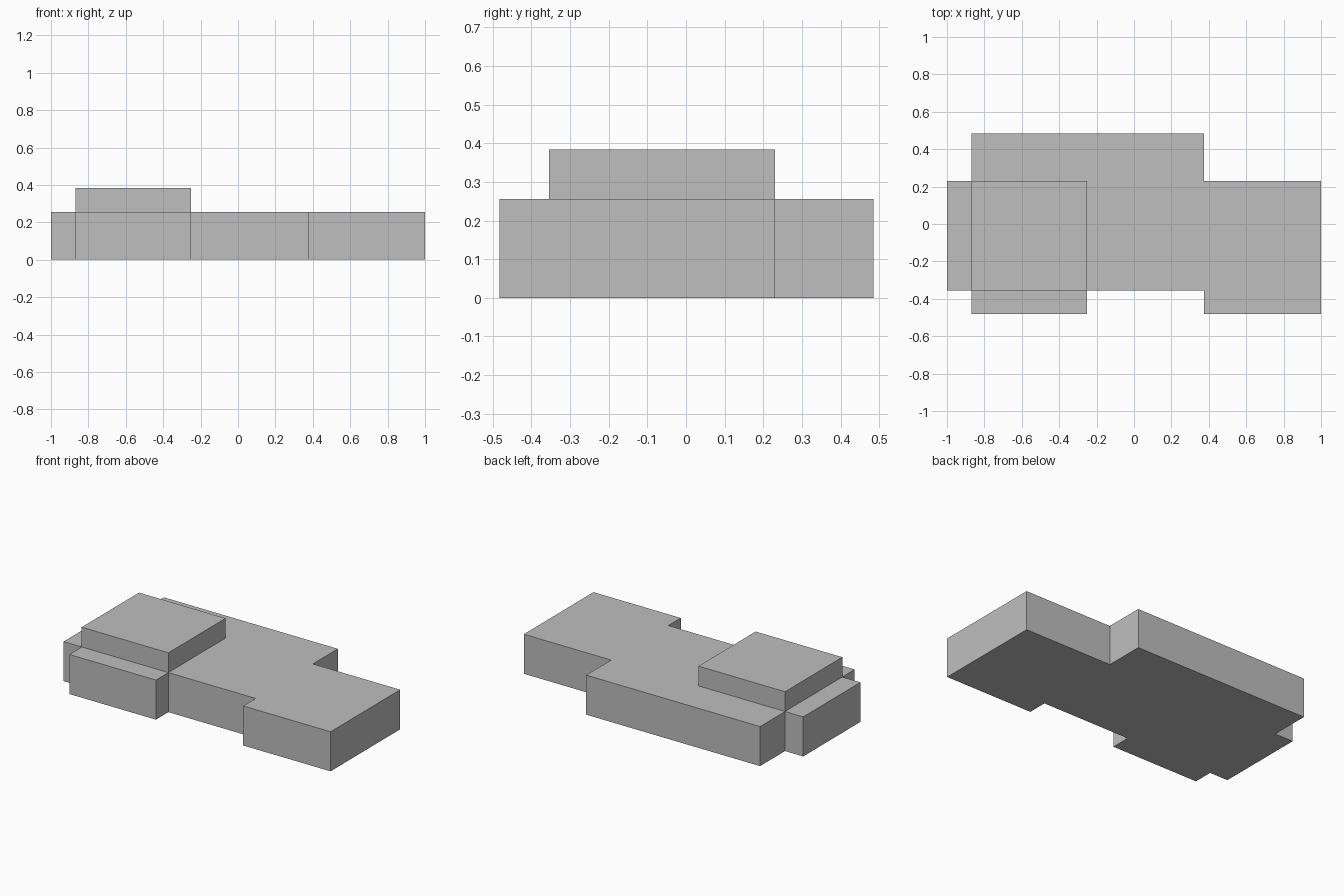
import bpy
import bmesh

cube = bpy.data.objects.get("Cube")
if cube:
    bpy.data.objects.remove(cube, do_unlink=True)

# Single plain grey
grey = bpy.data.materials.new("plain grey")
grey.use_nodes = True
colour = (0.52, 0.52, 0.52, 1)
grey.diffuse_color = colour
grey.node_tree.nodes["Principled BSDF"].inputs["Base Color"].default_value = colour


def extrude_outline(name, outline, bottom, top):
    """Extrude a counter-clockwise plan outline into a closed flat-faced block."""
    bm = bmesh.new()
    floor = bm.faces.new([bm.verts.new((x, y, bottom)) for x, y in outline])
    floor.normal_update()
    result = bmesh.ops.extrude_face_region(bm, geom=[floor], use_keep_orig=True)
    for v in result["geom"]:
        if isinstance(v, bmesh.types.BMVert):
            v.co.z = top
    bmesh.ops.recalc_face_normals(bm, faces=bm.faces)
    mesh = bpy.data.meshes.new(name)
    bm.to_mesh(mesh)
    bm.free()
    mesh.materials.append(grey)
    obj = bpy.data.objects.new(name, mesh)
    bpy.context.collection.objects.link(obj)
    return obj


# Shared wall lines of the plan
west, tower_west, tower_east, step, east = -1.0, -0.87, -0.25, 0.375, 1.0
south, front, rear, north = -0.482, -0.355, 0.23, 0.485
storey, roof = 0.256, 0.384

# Ground storey with wings, bays and rear block
extrude_outline("ground_storey", [
    (west, front), (tower_west, front), (tower_west, south), (tower_east, south),
    (tower_east, front), (step, front), (step, south), (east, south),
    (east, rear), (step, rear), (step, north), (tower_west, north),
    (tower_west, rear), (west, rear),
], 0, storey)

# Raised block on the right side
extrude_outline("upper_block", [
    (tower_west, front), (tower_east, front), (tower_east, rear), (tower_west, rear),
], storey, roof)
